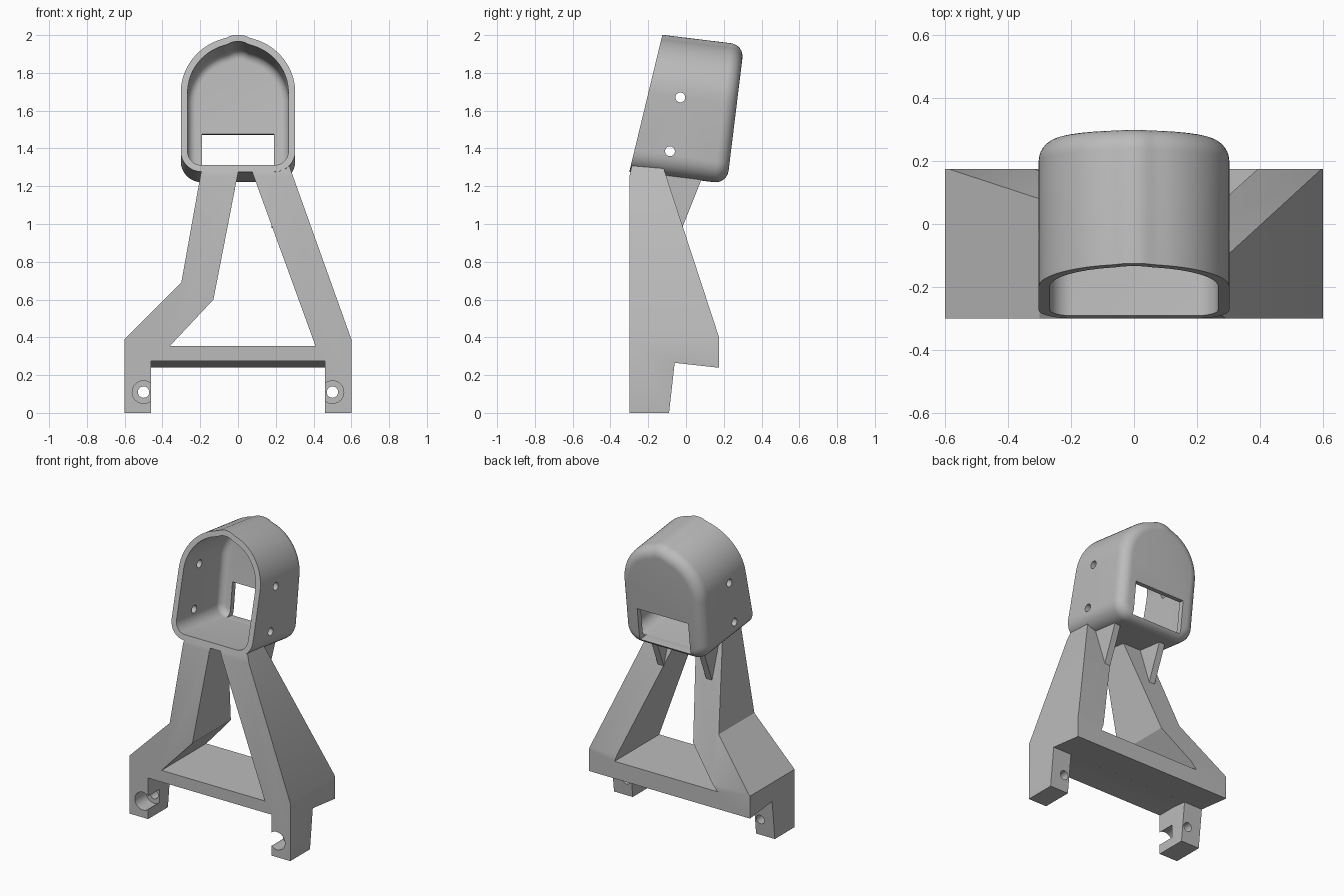
import bpy, bmesh
from math import sin, cos, pi, exp, radians
from mathutils import Matrix

if "Cube" in bpy.data.objects:
    bpy.data.objects.remove(bpy.data.objects["Cube"])

grey = bpy.data.materials.new("plain_grey")
grey.use_nodes = True
grey.diffuse_color = (0.5, 0.5, 0.5, 1)
grey.node_tree.nodes["Principled BSDF"].inputs["Base Color"].default_value = (0.5, 0.5, 0.5, 1)

# The housing leans back: its own axes are x, depth and height
TILT = Matrix.Translation((0, 0.217, 1.213)) @ Matrix.Rotation(radians(-7), 4, "X")


def loft(name, rings, matrix=None):
    """Closed solid through matching rings of points."""
    bm = bmesh.new()
    loops = [[bm.verts.new(p) for p in ring] for ring in rings]
    n = len(loops[0])
    for a, b in zip(loops, loops[1:]):
        for i in range(n):
            j = (i + 1) % n
            bm.faces.new((a[i], a[j], b[j], b[i]))
    bm.faces.new(loops[0])
    bm.faces.new(loops[-1])
    bmesh.ops.recalc_face_normals(bm, faces=bm.faces)
    mesh = bpy.data.meshes.new(name)
    bm.to_mesh(mesh)
    bm.free()
    if matrix:
        mesh.transform(matrix)
    mesh.materials.append(grey)
    obj = bpy.data.objects.new(name, mesh)
    bpy.context.collection.objects.link(obj)
    return obj


def prism_x(name, yz, x0, x1, matrix=None):
    return loft(name, [[(x, y, z) for y, z in yz] for x in (x0, x1)], matrix)


def prism_y(name, xz, y0, y1):
    return loft(name, [[(x, y, z) for x, z in xz] for y in (y0, y1)])


def circle(a, b, r, n=32):
    return [(a + r * cos(2 * pi * i / n), b + r * sin(2 * pi * i / n)) for i in range(n)]


def boolean(obj, tool, operation="DIFFERENCE"):
    mod = obj.modifiers.new("cut", "BOOLEAN")
    mod.operation, mod.solver, mod.object = operation, "EXACT", tool
    bpy.context.view_layer.objects.active = obj
    bpy.ops.object.modifier_apply(modifier=mod.name)
    if tool not in keep:
        bpy.data.objects.remove(tool)


def arch(inset):
    """Arched outline with rounded lower corners and a small crown bump."""
    w, r, mid = 0.303 - inset, 0.11 - inset, 0.427
    pts = []
    for i in range(49):
        a = pi * i / 48
        rad = w + 0.011 * exp(-((a - pi / 2) / 0.17) ** 4)
        pts.append((rad * cos(a), mid + rad * sin(a)))
    for side, start in ((-1, pi), (1, 1.5 * pi)):
        for i in range(9):
            a = start + pi / 2 * i / 8
            pts.append((side * (w - r) + r * cos(a), inset + r + r * sin(a)))
    return pts


def shell(name, inset, back, radius, front):
    """Arched solid with a rounded back edge; front(height) gives its open end."""
    rings = [[(x, front(v), v) for x, v in arch(inset)]]
    for i in range(9):
        t = pi / 2 * i / 8
        depth = back - radius * (1 - sin(t))
        rings.append([(x, depth, v) for x, v in arch(inset + radius * (1 - cos(t)))])
    return loft(name, rings, TILT)


keep = []

# Housing
outer = shell("housing_envelope", 0, 0, 0.07, lambda v: -0.521 + 0.115 * v)
housing = outer.copy()
housing.data = outer.data.copy()
housing.name = "housing"
bpy.context.collection.objects.link(housing)
keep.append(outer)
boolean(housing, shell("cavity", 0.036, -0.036, 0.045, lambda v: -0.7))
boolean(housing, prism_x("window", [(-0.09, 0.037), (0.1, 0.037), (0.1, 0.26), (-0.09, 0.26)],
                         -0.19, 0.19, TILT))
for y, z in ((-0.03, 1.67), (-0.085, 1.385)):
    boolean(housing, prism_x("pin_hole", circle(y, z, 0.026), -0.5, 0.5))

# Support frame: front outline crossed with the side outline
frame = prism_y("support_frame", [(-0.6, 0), (0.6, 0), (0.6, 0.39), (0.26, 1.34), (-0.184, 1.34),
                                  (-0.3, 0.69), (-0.6, 0.39)], -0.5, 0.5)
boolean(frame, prism_x("side_outline", [(-0.3, -0.1), (-0.101, -0.1), (-0.06, 0.265), (0.175, 0.239),
                                        (0.175, 0.4), (-0.133, 1.34), (-0.28, 1.34), (-0.3, 1.25)],
                       -1, 1), "INTERSECT")
boolean(frame, prism_y("opening", [(-0.36, 0.355), (0.41, 0.355), (0.077, 1.27), (0.03, 1.4),
                                   (0, 1.27), (-0.13, 0.6)], -0.6, 0.6))
boolean(frame, prism_x("leg_gap", [(-0.4, -0.2), (0.3, -0.2), (0.3, 0.225), (-0.16, 0.276),
                                   (-0.4, 0.276)], -0.46, 0.46))
boolean(frame, outer)

# Bolt holes with counterbores
for x in (-0.5, 0.5):
    boolean(frame, prism_y("bolt_hole", circle(x, 0.11, 0.03), -0.6, 0.2))
    boolean(frame, prism_y("counterbore", circle(x, 0.11, 0.06), -0.6, -0.18))

# Gussets under the housing
gussets = []
for name, x in (("right_gusset", -0.16), ("left_gusset", 0.2)):
    g = prism_x(name, [(-0.16, 1.3), (-0.02, 0.98), (0.108, 1.3)], x - 0.022, x + 0.022)
    boolean(g, outer)
    gussets.append(g)

bpy.data.objects.remove(outer)

# Smooth curves, crisp edges
bpy.ops.object.select_all(action="DESELECT")
for obj in [housing, frame] + gussets:
    obj.select_set(True)
bpy.context.view_layer.objects.active = housing
bpy.ops.object.shade_smooth_by_angle(angle=radians(30))
